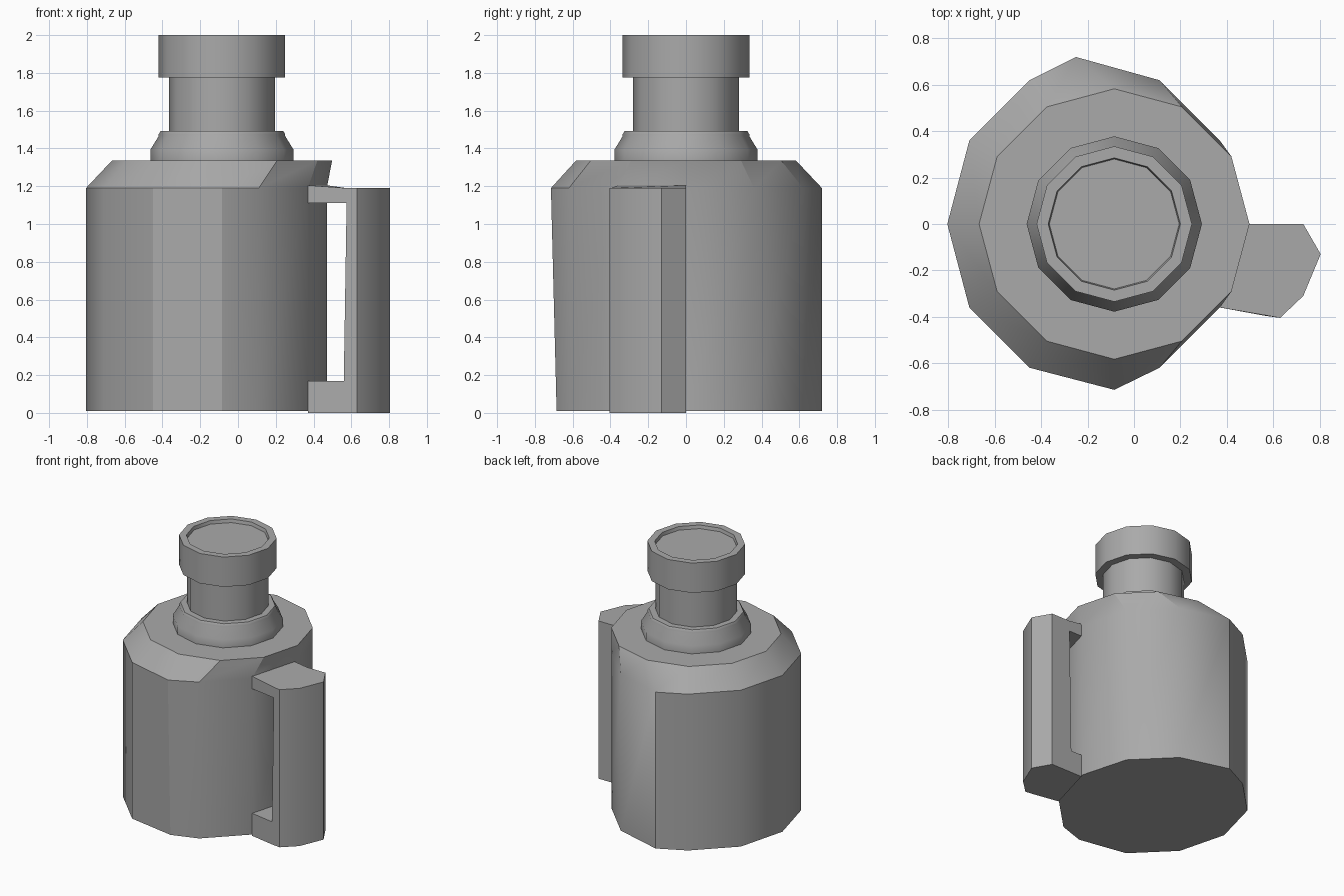
import bpy, bmesh
from math import cos, sin, pi, radians

if "Cube" in bpy.data.objects:
    bpy.data.objects.remove(bpy.data.objects["Cube"], do_unlink=True)

AXIS_X = -0.085
SIDES = 12

grey = bpy.data.materials.new("plain grey")
grey.use_nodes = True
grey.diffuse_color = (0.4, 0.4, 0.4, 1)
grey.node_tree.nodes["Principled BSDF"].inputs["Base Color"].default_value = (0.4, 0.4, 0.4, 1)


def finish(name, bm):
    bmesh.ops.recalc_face_normals(bm, faces=bm.faces[:])
    mesh = bpy.data.meshes.new(name)
    bm.to_mesh(mesh)
    bm.free()
    mesh.materials.append(grey)
    obj = bpy.data.objects.new(name, mesh)
    bpy.context.collection.objects.link(obj)
    bpy.ops.object.select_all(action='DESELECT')
    obj.select_set(True)
    bpy.context.view_layer.objects.active = obj
    bpy.ops.object.shade_smooth_by_angle(angle=radians(32))


def circle(r, z):
    return [(AXIS_X + r * cos(2 * pi * i / SIDES), r * sin(2 * pi * i / SIDES), z)
            for i in range(SIDES)]


def loft(name, rings):
    """Skin a stack of rings and close both ends."""
    bm = bmesh.new()
    loops = [[bm.verts.new(p) for p in ring] for ring in rings]
    for a, b in zip(loops, loops[1:]):
        for i in range(len(a)):
            j = (i + 1) % len(a)
            bm.faces.new((a[i], a[j], b[j], b[i]))
    bm.faces.new(loops[0])
    bm.faces.new(loops[-1])
    finish(name, bm)


# Body: uneven outline, flattened towards the handle, with a sloped shoulder
outline = [(0.47, 0), (0.37, 0.36), (0.11, 0.62), (-0.25, 0.72), (-0.45, 0.62), (-0.71, 0.36),
           (-0.805, 0), (-0.71, -0.36), (-0.45, -0.62), (AXIS_X, -0.715), (0.11, -0.62), (0.37, -0.36)]
base = [(x, max(y, -0.685), 0.01) for x, y in outline]
shoulder = [(x, y, 1.19) for x, y in outline]
loft("body", [base, shoulder, circle(0.583, 1.335)])

# Collar, neck and cap
loft("collar", [circle(r, z) for r, z in
                [(0.378, 1.33), (0.378, 1.395), (0.335, 1.465), (0.335, 1.475), (0.325, 1.492)]])
loft("neck", [circle(0.28, 1.48), circle(0.28, 1.79)])
loft("cap", [circle(r, z) for r, z in
             [(0.335, 1.775), (0.335, 2.0), (0.285, 2.0), (0.28, 1.975)]])

# Handle: two arms joined by a faceted grip, open to the body
plan = [(0.37, -0.36), (0.575, -0.395), (0.63, -0.405), (0.73, -0.31),
        (0.805, -0.13), (0.73, 0), (0.575, 0), (0.47, 0)]
bm = bmesh.new()
layers = []
for level, z in enumerate((0, 0.17, 1.11, 1.19)):
    layer = [bm.verts.new((x, y, z)) for x, y in plan]
    layers.append(layer)
    if level < 2:
        for i in (1, 6):
            layer[i].co.x = 0.56
for i in (0, 7):
    layers[3][i].co.z = 1.205
for level in range(3):
    low, high = layers[level], layers[level + 1]
    columns = [(i, i + 1) for i in range(1, 6)]
    columns += [(6, 1)] if level == 1 else [(0, 1), (6, 7)]
    for i, j in columns:
        bm.faces.new((low[i], low[j], high[j], high[i]))
for layer in layers[1:3]:
    bm.faces.new([layer[i] for i in (0, 1, 6, 7)])
bm.faces.new(layers[0])
bm.faces.new(layers[3])
finish("handle", bm)
